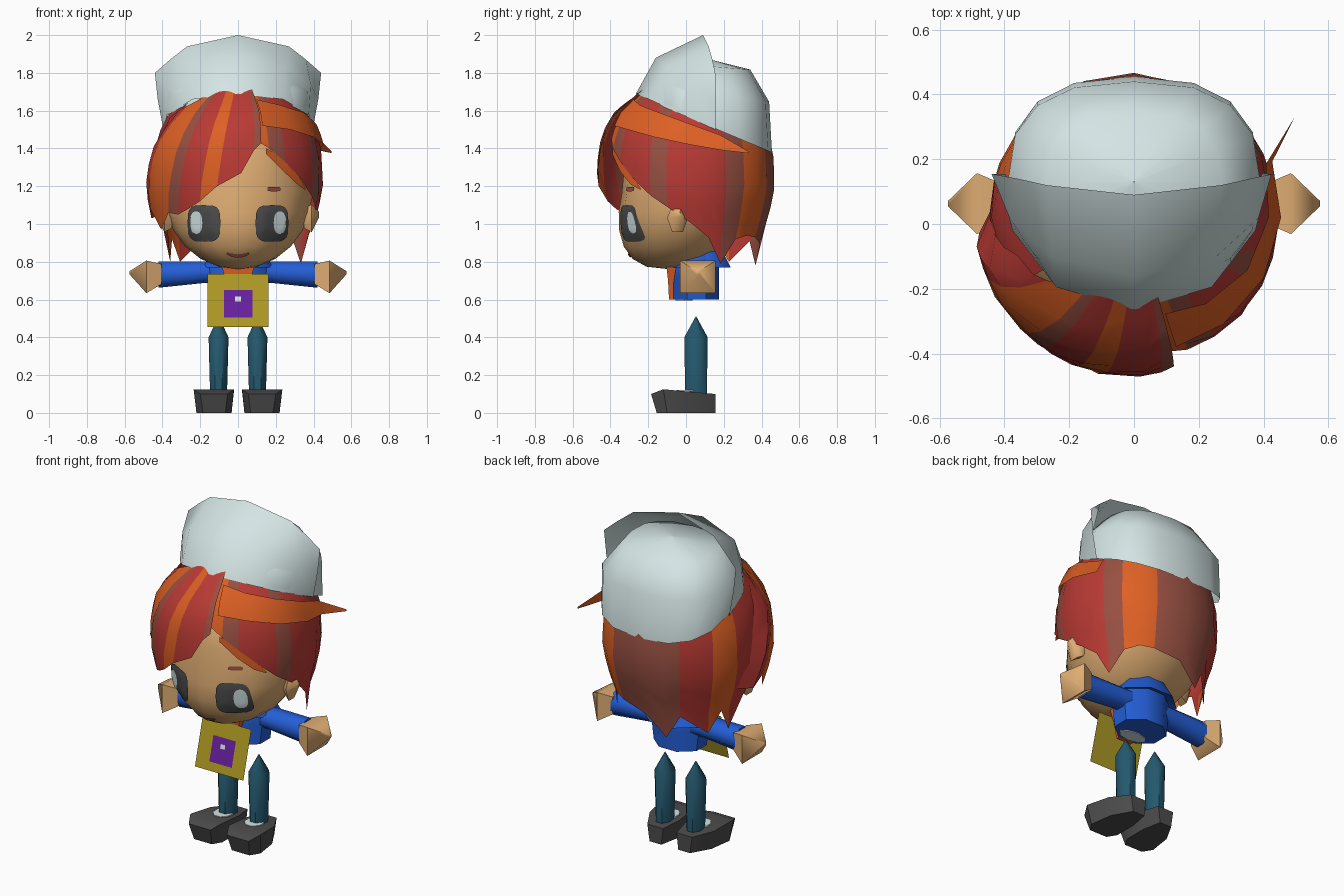
import bpy, bmesh, math
from mathutils import Vector
from mathutils.bvhtree import BVHTree

if "Cube" in bpy.data.objects:
    bpy.data.objects.remove(bpy.data.objects["Cube"])

MATS = {}
for name, rgb in {"light_grey": (212, 228, 228), "red": (186, 58, 52), "orange": (222, 96, 36),
                  "brown": (152, 80, 66), "skin": (222, 172, 114), "blue": (36, 94, 214),
                  "teal": (36, 88, 110), "charcoal": (76, 76, 76), "mustard": (174, 153, 36),
                  "purple": (104, 32, 160)}.items():
    m = bpy.data.materials.new(name)
    m.diffuse_color = [((c / 255 + 0.055) / 1.055) ** 2.4 for c in rgb] + [1]
    m.use_nodes = True
    m.node_tree.nodes["Principled BSDF"].inputs["Base Color"].default_value = m.diffuse_color
    MATS[name] = m
HAIR = ["red", "orange", "brown"]


def make(name, verts, faces, mats, idx=None, closed=True, angle=50):
    """Mesh object with outward normals and smooth shading by angle."""
    me = bpy.data.meshes.new(name)
    me.from_pydata([tuple(v) for v in verts], [], faces)
    for m in mats:
        me.materials.append(MATS[m])
    if idx:
        for p, i in zip(me.polygons, idx):
            p.material_index = i
    bm = bmesh.new()
    bm.from_mesh(me)
    if closed:
        bmesh.ops.recalc_face_normals(bm, faces=bm.faces)
    else:
        mid = Vector((0, 0.05, 1.3))
        bm.normal_update()
        if sum(f.normal.dot(f.calc_center_median() - mid) * f.calc_area() for f in bm.faces) < 0:
            bmesh.ops.reverse_faces(bm, faces=bm.faces)
    bm.to_mesh(me)
    bm.free()
    ob = bpy.data.objects.new(name, me)
    bpy.context.collection.objects.link(ob)
    bpy.ops.object.select_all(action='DESELECT')
    ob.select_set(True)
    bpy.context.view_layer.objects.active = ob
    bpy.ops.object.shade_smooth_by_angle(angle=math.radians(angle))
    return ob


def loft(name, rings, mat, loop=True, caps=True, angle=50):
    """Skin a list of equal-sized rings (or open rows)."""
    n = len(rings[0])
    verts = [v for r in rings for v in r]
    faces = [(k * n + i, k * n + (i + 1) % n, (k + 1) * n + (i + 1) % n, (k + 1) * n + i)
             for k in range(len(rings) - 1) for i in range(n if loop else n - 1)]
    if caps:
        faces += [tuple(range(n)), tuple(range((len(rings) - 1) * n, len(rings) * n))]
    return make(name, verts, faces, [mat], closed=caps, angle=angle)


def oval(c, r1, r2, n, axis="z", turn=0.0):
    pts = []
    for i in range(n):
        t = 2 * math.pi * (i + turn) / n
        u, v = r1 * math.cos(t), r2 * math.sin(t)
        pts.append((c[0] + u, c[1] + v, c[2]) if axis == "z" else (c[0], c[1] + u, c[2] + v))
    return pts


# head, with a fuller front and the chin pushed forward
bpy.ops.mesh.primitive_uv_sphere_add(segments=16, ring_count=12)
head = bpy.context.object
head.name = "head"
for v in head.data.vertices:
    x, y, z = v.co
    if y < 0:
        y *= 0.97 * max(0.01, 1 - z * z) ** -0.125
    v.co = (0.395 * x, 0.02 + 0.37 * y - 0.25 * max(0, -0.41 * z), 1.17 + 0.41 * z)
head.data.materials.append(MATS["skin"])
bpy.ops.object.shade_smooth_by_angle(angle=math.radians(50))
tree = BVHTree.FromPolygons([v.co for v in head.data.vertices],
                            [tuple(p.vertices) for p in head.data.polygons])


def decal(name, x, z, w, h, mat, lift=0.009, power=0.55, bend=0.0):
    """Thin rounded patch laid onto the face."""
    n, verts, faces = 20, [], []
    steps = (0.02, 0.25, 0.5, 0.75, 1)
    for k in steps:
        for i in range(n):
            t = 2 * math.pi * i / n
            c, s = math.cos(t), math.sin(t)
            px = x + k * w * math.copysign(abs(c) ** power, c)
            pz = z + k * h * math.copysign(abs(s) ** power, s) + bend * ((px - x) / w) ** 2
            hit = tree.ray_cast(Vector((px, -2, pz)), Vector((0, 1, 0)))[0]
            verts.append((px, hit.y - lift, pz))
    for k in range(len(steps) - 1):
        faces += [(k * n + i, k * n + (i + 1) % n, (k + 1) * n + (i + 1) % n, (k + 1) * n + i)
                  for i in range(n)]
    make(name, verts, faces + [tuple(range(n))], [mat], closed=False)


# face details
for s, side in ((-1, "left"), (1, "right")):
    decal(side + "_eye", s * 0.18, 1.003, 0.087, 0.097, "charcoal")
    decal(side + "_eye_shine", s * 0.222, 1.007, 0.033, 0.06, "light_grey", 0.015, 0.85)
    decal(side + "_brow", s * 0.19, 1.185, 0.035, 0.012, "brown")
    # ears
    loft(side + "_ear", [oval((s * 0.35, -0.03, 1.03), 0.04, 0.06, 6, "x"),
                         oval((s * 0.39, -0.045, 1.03), 0.055, 0.085, 6, "x"),
                         oval((s * 0.43, -0.04, 1.05), 0.015, 0.015, 6, "x")], "skin")
decal("mouth", 0, 0.83, 0.06, 0.009, "brown", bend=0.016)

# hair
ENV = [(0.7, 0.37), (0.78, 0.37), (0.9, 0.37), (1.05, 0.42), (1.2, 0.45), (1.4, 0.44),
       (1.5, 0.41), (1.6, 0.36), (1.68, 0.27), (1.8, 0.18)]


def env(z):
    for (z0, r0), (z1, r1) in zip(ENV, ENV[1:]):
        if z <= z1:
            return r0 + (r1 - r0) * (z - z0) / (z1 - z0)
    return ENV[-1][1]


def polar(a, r, z):
    a = math.radians(a)
    return (r * math.sin(a), 0.02 - r * math.cos(a), z)


def hair(name, cols, lift=0.0, sweep=(1, 0), rows=6):
    """Curtain of striped columns: angle, lower end, stripe colour."""
    verts, faces, idx = [], [], []
    for a, low, col in cols:
        top = 1.60 + 0.15 * math.cos(math.radians(a))
        out = lift if a > -90 else -0.01
        for k in range(rows + 1):
            t = k / rows
            z = top + (low - top) * t
            a0 = a * sweep[0] + sweep[1]
            verts.append(polar(a0 + (a - a0) * t, env(z) + out * min(1, 2.5 * t), z))
    n = rows + 1
    for c in range(len(cols) - 1):
        for k in range(rows):
            faces.append((c * n + k, c * n + k + 1, (c + 1) * n + k + 1, (c + 1) * n + k))
            idx.append(HAIR.index(cols[c][2]))
    return make(name, verts, faces, HAIR, idx, closed=False, angle=30)


R, O, B = HAIR
hair("hair_shell", [(12, 1.45, O), (22, 1.40, B), (34, 1.33, R), (48, 1.24, R), (62, 1.15, B),
                    (74, 1.09, R), (90, 1.01, R), (105, 0.93, R), (116, 0.79, B), (130, 0.92, O),
                    (143, 0.94, O), (155, 0.93, B), (180, 0.90, B), (200, 0.78, B), (212, 0.91, R),
                    (236, 0.80, O), (248, 0.92, O), (256, 0.80, R), (270, 0.98, R), (300, 1.07, R)])
hair("hair_fringe", [(15, 1.43, B), (10, 1.39, R), (2, 1.27, R), (-13, 1.20, O), (-25, 1.12, R),
                     (-34, 1.08, R), (-43, 1.05, B), (-52, 1.06, O), (-68, 0.97, O),
                     (-80, 1.08, R), (-89, 1.03, R), (-104, 1.05, R)], lift=0.045, sweep=(0.75, 6))

# orange lock under the hat, ending in a spike
lock = [(18, 1.66, 1.52), (40, 1.63, 1.50), (65, 1.59, 1.46), (90, 1.53, 1.42), (112, 1.47, 1.39)]
rows = [[polar(a, env(z) + 0.02, z) for z in (hi, (hi + lo) / 2, lo)] for a, hi, lo in lock]
rows.append([polar(122, 0.585, z) for z in (1.385, 1.38, 1.375)])
loft("side_lock", rows, O, loop=False, caps=False)

# small lock across the forehead
loft("forehead_lock", [[polar(a, env(z) - 0.005, z) for z in (hi, lo)] for a, hi, lo in
                       ((20, 1.40, 1.37), (33, 1.36, 1.28), (45, 1.27, 1.21), (54, 1.19, 1.18))],
     O, loop=False, caps=False)


# hat crown
def crown_ring(rx, ry, z0, slope):
    pts = []
    for i in range(16):
        t = 2 * math.pi * i / 16
        c, s = math.cos(t), math.sin(t)
        y = 0.13 + ry * math.copysign(abs(s) ** 0.78, s)
        pts.append((rx * math.copysign(abs(c) ** 0.78, c), y, z0 - slope * y))
    return pts


loft("hat_crown", [crown_ring(0.39, 0.325, 1.57, 0.42), crown_ring(0.39, 0.31, 1.70, 0.12),
                   crown_ring(0.27, 0.21, 1.845, 0.08), crown_ring(0.001, 0.001, 1.87, 0)],
     "light_grey", caps=False, angle=70)

# turned-up front flap of the hat
low = [(0.395, 0.155, 1.50), (0.375, -0.02, 1.58), (0.24, -0.195, 1.66), (0, -0.265, 1.69)]
mid = [(0.425, 0.155, 1.66), (0.385, 0.02, 1.74), (0.255, -0.10, 1.83), (0, -0.16, 1.88)]
top = [(0.44, 0.155, 1.80), (0.36, 0.14, 1.87), (0.27, 0.12, 1.94), (0, 0.09, 2.0)]
loft("hat_flap", [r + [(-x, y, z) for x, y, z in r[-2::-1]] for r in (low, mid, top)],
     "light_grey", loop=False, caps=False)

# jacket, collar, shirt and scarf
loft("jacket", [oval((0, 0.055, z), rx, ry, 8, turn=0.5) for z, rx, ry in
                ((0.60, 0.155, 0.13), (0.72, 0.17, 0.13), (0.81, 0.18, 0.13), (0.90, 0.11, 0.09))],
     "blue")
loft("collar", [oval((0, y, z), rx, ry, 8, turn=0.5) for y, z, rx, ry in
                ((0.07, 0.90, 0.12, 0.11), (0.08, 0.77, 0.20, 0.17), (0.08, 0.79, 0.15, 0.12))],
     "blue", caps=False)
loft("shirt_hem", [oval((0, -0.01, z), 0.09, 0.045, 8) for z in (0.594, 0.602)], "light_grey")
loft("scarf", [[(-w, f, z), (w, f, z), (w, 0, z), (-w, 0, z)] for w, f, z in
               ((0.05, -0.09, 0.60), (0.065, -0.095, 0.70), (0.09, -0.105, 0.79))], O)


# pendant card, a flat sheet tilted forward at the bottom
def card(name, x0, x1, z0, z1, lift, mat):
    rect = [(x0, z0), (x1, z0), (x1, z1), (x0, z1)]
    make(name, [(x, -0.18 + (z - 0.455) * 0.27 - lift, z) for x, z in rect],
         [(0, 1, 2, 3)], [mat], closed=False)


card("card", -0.162, 0.162, 0.455, 0.735, 0, "mustard")
card("card_panel", -0.073, 0.077, 0.505, 0.65, 0.003, "purple")
card("card_spot", -0.015, 0.015, 0.59, 0.615, 0.006, "light_grey")

for s, side in ((-1, "left"), (1, "right")):
    # sleeves and hands
    loft(side + "_sleeve", [oval((s * x, 0.065, z), ry, rz, 8, "x", 0.5) for x, z, ry, rz in
                            ((0.10, 0.745, 0.075, 0.065), (0.18, 0.745, 0.072, 0.062),
                             (0.42, 0.732, 0.068, 0.075))], "blue")
    loft(side + "_hand", [oval((s * x, 0.063, z), ry, rz, 4, "x", 0.5) for x, z, ry, rz in
                          ((0.405, 0.735, 0.085, 0.075), (0.485, 0.72, 0.133, 0.122),
                           (0.574, 0.742, 0.012, 0.012))], "skin", angle=60)
    # legs, pointed at the top
    loft(side + "_leg", [oval((s * 0.103, 0.053, z), rx, ry, 8, turn=0.5) for z, rx, ry in
                         ((0.08, 0.048, 0.062), (0.40, 0.057, 0.067), (0.51, 0.002, 0.002))], "teal")
    # shoes: y at sole, y at top, inner and outer x, top height
    loft(side + "_shoe", [[(s * (x0 + 0.012), yb, 0), (s * (x1 - 0.015), yb, 0),
                           (s * x1, yt, z1), (s * x0, yt, z1)] for yb, yt, x0, x1, z1 in
                          ((0.155, 0.155, 0.045, 0.15, 0.10), (0.04, 0.04, 0.022, 0.215, 0.11),
                           (-0.10, -0.12, 0.022, 0.235, 0.125),
                           (-0.155, -0.185, 0.055, 0.20, 0.10))], "charcoal", angle=35)
    # sock patch in front of the ankle
    loft(side + "_sock", [oval((s * 0.105, 0.005, z), 0.055, 0.06, 8, turn=0.5)
                          for z in (0.112, 0.121)], "light_grey")
